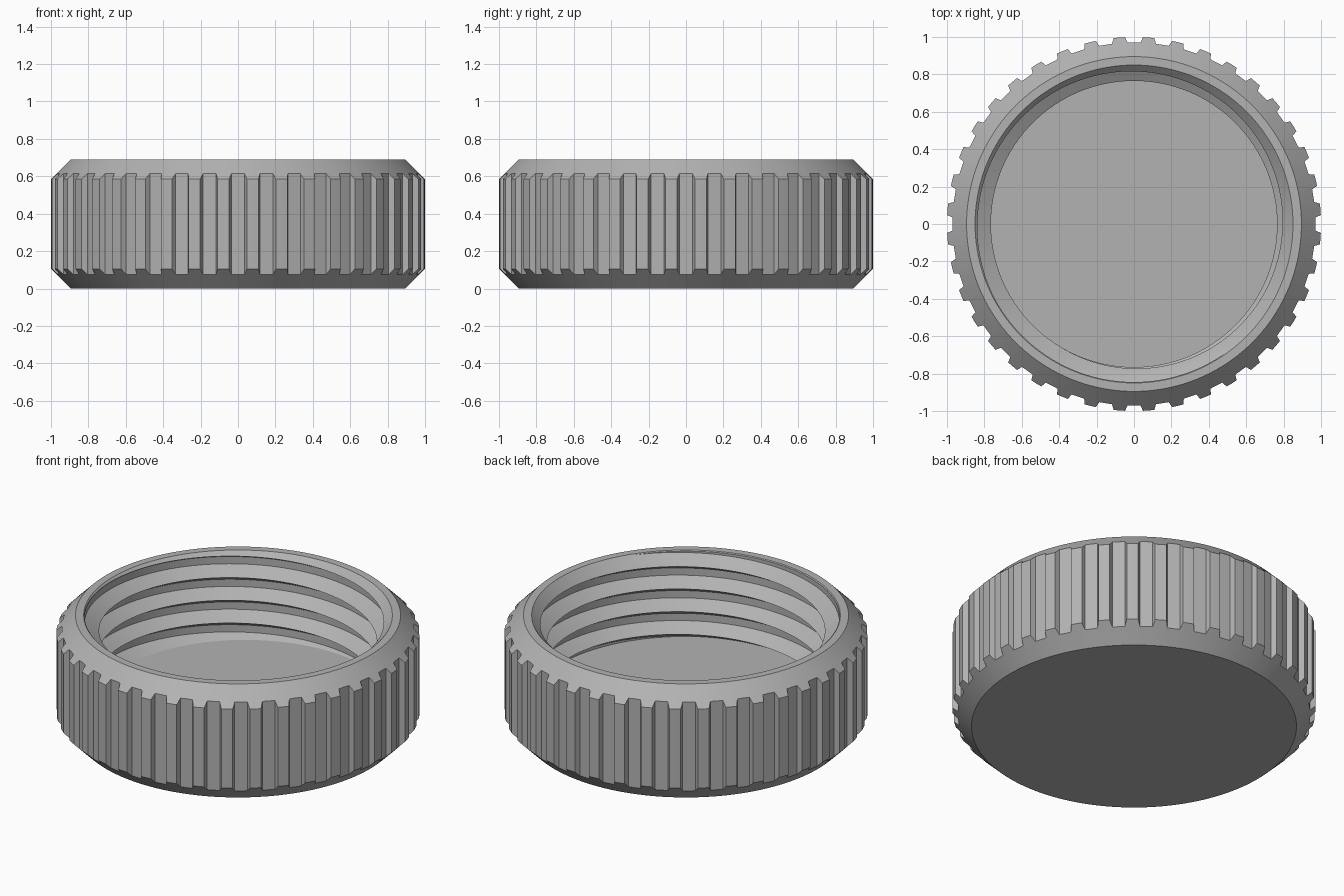
import bpy, bmesh, math

if "Cube" in bpy.data.objects:
    bpy.data.objects.remove(bpy.data.objects["Cube"])

TOP, FLOOR = 0.69, 0.167
PITCH, CREST, ROOT = 0.138, 0.765, 0.845
SEG = 160
RIBS = 40


def finish(name, bm):
    bmesh.ops.remove_doubles(bm, verts=bm.verts, dist=1e-5)
    bmesh.ops.recalc_face_normals(bm, faces=bm.faces)
    me = bpy.data.meshes.new(name)
    bm.to_mesh(me)
    bm.free()
    ob = bpy.data.objects.new(name, me)
    bpy.context.collection.objects.link(ob)
    return ob


def lathe(name, profile):
    """Closed solid of revolution from (radius, z) points, capped at both ends."""
    bm = bmesh.new()
    rings = [[bm.verts.new((r * math.cos(2 * math.pi * i / SEG),
                            r * math.sin(2 * math.pi * i / SEG), z))
              for i in range(SEG)] for r, z in profile]
    for a, b in zip(rings, rings[1:]):
        for i in range(SEG):
            j = (i + 1) % SEG
            bm.faces.new((a[i], a[j], b[j], b[i]))
    bm.faces.new(rings[0])
    bm.faces.new(rings[-1])
    return finish(name, bm)


def boolean(target, cutter, operation):
    mod = target.modifiers.new(cutter.name, 'BOOLEAN')
    mod.object, mod.operation, mod.solver = cutter, operation, 'EXACT'
    cutter.hide_render = True
    cutter.hide_set(True)


# Grip outline: star-shaped prism whose valleys are the grip grooves
def grip_prism():
    bm = bmesh.new()
    pts = []
    for k in range(RIBS):
        a = 2 * math.pi * k / RIBS
        for r, t in ((1.03, -0.061), (0.97, -0.035), (0.97, 0.035), (1.03, 0.061)):
            pts.append((r * math.cos(a) - t * math.sin(a),
                        r * math.sin(a) + t * math.cos(a)))
    low = [bm.verts.new((x, y, -0.2)) for x, y in pts]
    high = [bm.verts.new((x, y, 0.9)) for x, y in pts]
    for i in range(len(pts)):
        j = (i + 1) % len(pts)
        bm.faces.new((low[i], low[j], high[j], high[i]))
    bm.faces.new(low)
    bm.faces.new(high)
    return finish("grip_cutter", bm)


# Threaded cavity: one helical profile per turn, clipped flat at floor and top
SHAPE = [(0.0, CREST), (0.047, ROOT), (0.091, ROOT), (PITCH, CREST)]


def thread_cavity():
    bm = bmesh.new()
    z_top, turns = 0.80, 8

    def radius(z, start):
        d = (z - start) % PITCH
        for (d0, r0), (d1, r1) in zip(SHAPE, SHAPE[1:]):
            if d <= d1:
                return r0 + (r1 - r0) * (d - d0) / (d1 - d0)
        return CREST

    cols = []
    for i in range(SEG + 1):
        a = 2 * math.pi * i / SEG
        start = 0.565 + PITCH * (a - math.radians(135)) / (2 * math.pi) - 4 * PITCH
        col = []
        for k in range(turns):
            for d, r in SHAPE[:3]:
                z = start + k * PITCH + d
                if z < FLOOR or z > z_top:
                    z = min(max(z, FLOOR), z_top)
                    r = radius(z, start)
                col.append(bm.verts.new((r * math.cos(a), r * math.sin(a), z)))
        cols.append(col)
    bmesh.ops.remove_doubles(bm, verts=[], dist=1e-5)
    for i in range(SEG):
        a, b = cols[i], cols[i + 1]
        for j in range(len(a) - 1):
            bm.faces.new((a[j], b[j], b[j + 1], a[j + 1]))
    bm.faces.new([c[0] for c in cols[:-1]])
    bm.faces.new([c[-1] for c in cols[:-1]])
    bmesh.ops.remove_doubles(bm, verts=bm.verts, dist=1e-5)
    bmesh.ops.dissolve_degenerate(bm, edges=bm.edges, dist=1e-5)
    bmesh.ops.triangulate(bm, faces=[f for f in bm.faces if len(f.verts) == 4])
    return finish("thread_cutter", bm)


# Cap body with chamfered top and bottom edges
cap = lathe("threaded_cap", [(0.895, 0), (1.0, 0.105), (1.0, 0.585), (0.895, TOP)])
boolean(cap, grip_prism(), 'INTERSECT')
boolean(cap, thread_cavity(), 'DIFFERENCE')

# Lead-in chamfer at the mouth
mouth = lathe("mouth_cutter", [(0.60, TOP - 0.25), (0.95, TOP + 0.10)])
boolean(cap, mouth, 'DIFFERENCE')

# Bake the cuts, then remove the cutters
bpy.context.view_layer.update()
baked = bpy.data.meshes.new_from_object(cap.evaluated_get(bpy.context.evaluated_depsgraph_get()))
cap.modifiers.clear()
cap.data = baked
for ob in [o for o in bpy.data.objects if o is not cap and o != cap]:
    bpy.data.objects.remove(ob)

# Single grey plastic
grey = bpy.data.materials.new("grey_plastic")
grey.diffuse_color = (0.45, 0.45, 0.45, 1)
grey.use_nodes = True
grey.node_tree.nodes["Principled BSDF"].inputs["Base Color"].default_value = grey.diffuse_color
cap.data.materials.clear()
cap.data.materials.append(grey)

bpy.context.view_layer.objects.active = cap
cap.select_set(True)
bpy.ops.object.shade_smooth_by_angle(angle=math.radians(25))
